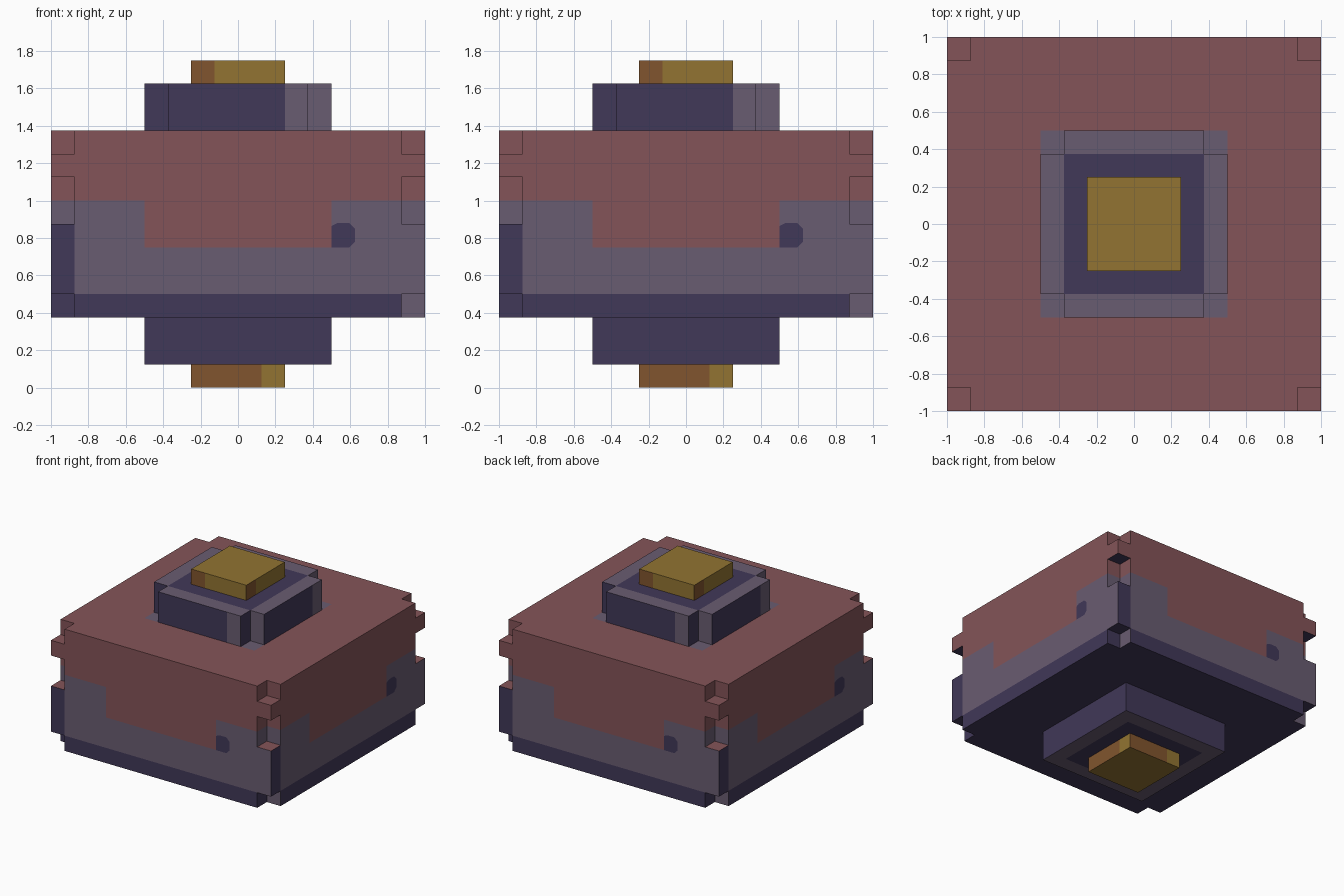
import bpy, bmesh, math
from mathutils import Vector, Matrix

if "Cube" in bpy.data.objects:
    bpy.data.objects.remove(bpy.data.objects["Cube"])

V = 0.125  # block unit
RED, LILAC, INDIGO, GOLD, ORANGE = range(5)


def linear(c):
    c /= 255
    return c / 12.92 if c <= 0.04045 else ((c + 0.055) / 1.055) ** 2.4


def material(name, rgb):
    m = bpy.data.materials.new(name)
    m.diffuse_color = (*[linear(c) for c in rgb], 1)
    m.use_nodes = True
    m.node_tree.nodes["Principled BSDF"].inputs["Base Color"].default_value = m.diffuse_color
    return m


MATS = [material("dusty red", (132, 84, 88)),
        material("grey lilac", (105, 92, 113)),
        material("dark indigo", (65, 56, 88)),
        material("old gold", (146, 116, 50)),
        material("burnt orange", (129, 85, 46))]


def finish(name, bm):
    me = bpy.data.meshes.new(name)
    bm.to_mesh(me)
    bm.free()
    for m in MATS:
        me.materials.append(m)
    ob = bpy.data.objects.new(name, me)
    bpy.context.collection.objects.link(ob)
    return ob


def block_part(name, half, z0, layers, colour, notched=()):
    """Square slab made of unit blocks; corner blocks are left out on notched layers."""
    def solid(i, j, k):
        if not (-half <= i < half and -half <= j < half and 0 <= k < layers):
            return False
        corner = i in (-half, half - 1) and j in (-half, half - 1)
        return not (corner and k in notched)

    dirs = [(1, 0, 0), (-1, 0, 0), (0, 1, 0), (0, -1, 0), (0, 0, 1), (0, 0, -1)]
    bm = bmesh.new()
    for i in range(-half, half):
        for j in range(-half, half):
            for k in range(layers):
                if not solid(i, j, k):
                    continue
                c = Vector(((i + .5) * V, (j + .5) * V, z0 + (k + .5) * V))
                for d in dirs:
                    if solid(i + d[0], j + d[1], k + d[2]):
                        continue
                    n = Vector(d)
                    a = Vector((d[2], d[0], d[1])) * V / 2
                    b = n.cross(a)
                    p = c + n * V / 2
                    f = bm.faces.new([bm.verts.new(q) for q in
                                      (p - a - b, p + a - b, p + a + b, p - a + b)])
                    # u runs left to right as seen facing that side
                    u = -d[1] * p.x + d[0] * p.y
                    f.material_index = colour(p, d[2], u)
    bmesh.ops.remove_doubles(bm, verts=bm.verts[:], dist=1e-4)
    bmesh.ops.dissolve_limit(bm, angle_limit=0.01, verts=bm.verts[:],
                             edges=bm.edges[:], delimit={'MATERIAL'})
    return finish(name, bm)


def reach(p):
    return max(abs(p.x), abs(p.y))


# Colour rules per part
def body_colour(p, up, u):
    if up > 0:
        return LILAC if reach(p) < 0.5 else RED
    if up < 0:
        return INDIGO
    if p.z > (0.75 if abs(u) < 0.5 else 1.0):
        return RED
    if u > 0.875:
        return LILAC
    if p.z < 0.5 or (u < -0.875 and p.z < 0.875):
        return INDIGO
    return LILAC


def plinth_colour(p, up, u):
    if up:
        return INDIGO if reach(p) < 0.375 else LILAC
    return LILAC if u > 0.25 and p.z > 1 else INDIGO


def top_cap_colour(p, up, u):
    return ORANGE if not up and u < -0.125 else GOLD


def bottom_cap_colour(p, up, u):
    return ORANGE if not up and u < 0.125 else GOLD


# Stacked parts
block_part("bottom_cap", 2, 0.0, 1, bottom_cap_colour)
block_part("lower_plinth", 4, 0.125, 2, plinth_colour)
block_part("main_body", 8, 0.375, 8, body_colour, notched=(0, 4, 5, 7))
block_part("upper_plinth", 4, 1.375, 2, plinth_colour, notched=(0, 1))
block_part("top_cap", 2, 1.625, 1, top_cap_colour)

# Small rounded dark spot on each side
bm = bmesh.new()
x0, x1, za, zb, r = 0.5, 0.625, 0.75, 0.88, 0.03
outline = [(x0, za), (x1 - r, za), (x1, za + r), (x1, zb - r),
           (x1 - r, zb), (x0 + r, zb), (x0, zb - r / 2)]
for q in range(4):
    rot = Matrix.Rotation(q * math.pi / 2, 3, 'Z')
    f = bm.faces.new([bm.verts.new(rot @ Vector((x, -1.002, z))) for x, z in outline])
    f.material_index = INDIGO
finish("side_spots", bm)
